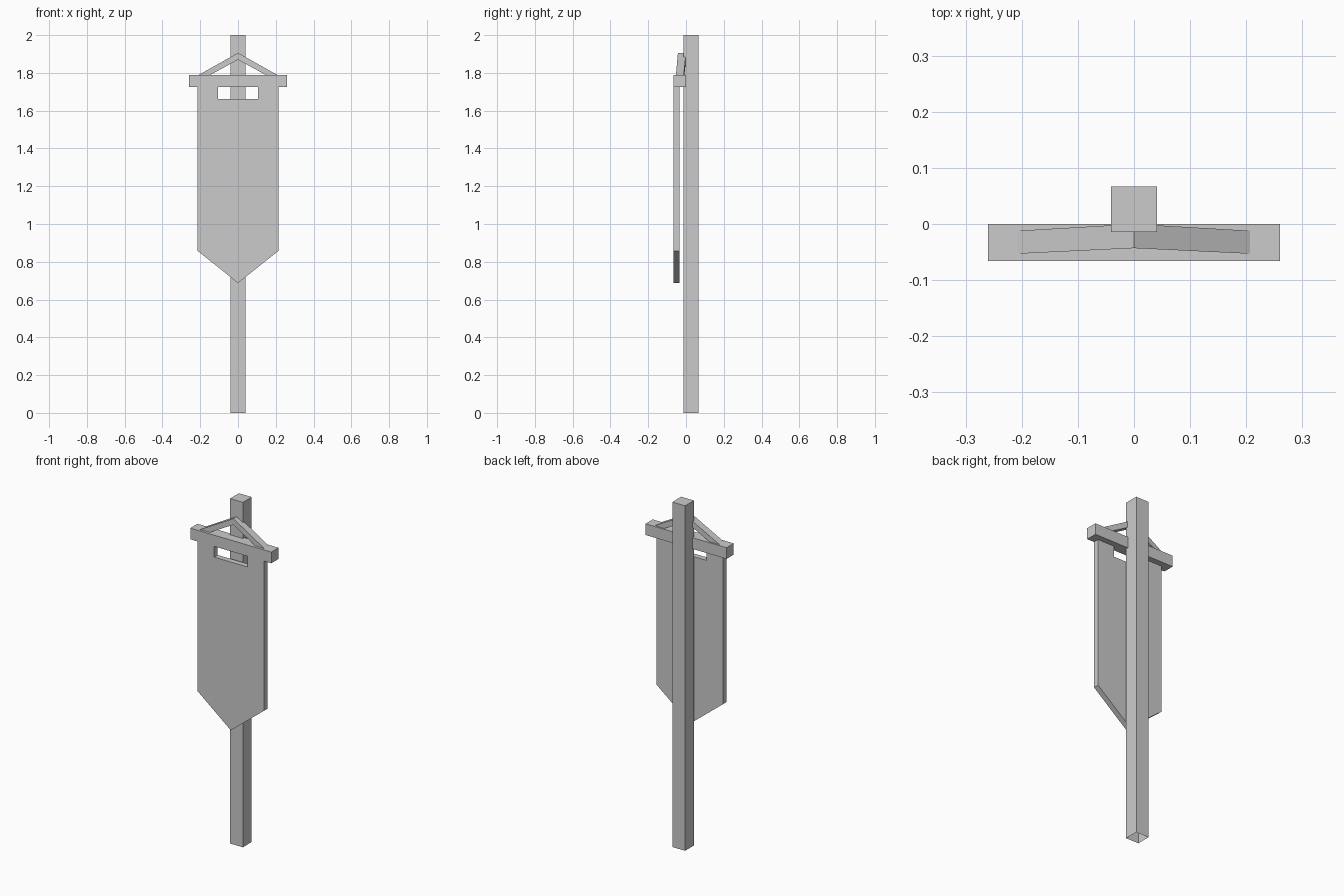
import bpy, bmesh

if "Cube" in bpy.data.objects:
    bpy.data.objects.remove(bpy.data.objects["Cube"])


def finish(name, bm):
    bmesh.ops.recalc_face_normals(bm, faces=bm.faces)
    mesh = bpy.data.meshes.new(name)
    bm.to_mesh(mesh)
    bm.free()
    obj = bpy.data.objects.new(name, mesh)
    bpy.context.collection.objects.link(obj)
    return obj


def prism(name, front, back, open_bottom=False):
    """Join a front outline to a back outline (lists of x, y, z)."""
    bm = bmesh.new()
    f = [bm.verts.new(p) for p in front]
    b = [bm.verts.new(p) for p in back]
    bm.faces.new(f)
    bm.faces.new(b[::-1])
    n = len(f)
    for i in range(n):
        j = (i + 1) % n
        bm.faces.new((f[i], b[i], b[j], f[j]))
    if open_bottom:
        low = [fc for fc in bm.faces if all(v.co.z < 1e-4 for v in fc.verts)]
        bmesh.ops.delete(bm, geom=low, context='FACES_ONLY')
    return finish(name, bm)


def slab(name, outline, y0, y1, open_bottom=False):
    return prism(name, [(x, y0, z) for x, z in outline],
                 [(x, y1, z) for x, z in outline], open_bottom)


def rect(w, z0, z1):
    return [(-w, z0), (w, z0), (w, z1), (-w, z1)]


def mirrored(half):
    """Complete a right-hand outline, leaving centre points single."""
    return half + [(-x, z) for x, z in reversed(half) if x > 0]


# Square post, open underneath
slab("post", rect(0.041, 0, 2), -0.014, 0.067, open_bottom=True)

# Crossbar
slab("crossbar", rect(0.26, 1.725, 1.79), -0.066, 0.0)

# Pointed banner with a slot under the crossbar
slab("banner", mirrored([(0, 0.687), (0.214, 0.858), (0.214, 1.725),
                         (0.107, 1.725), (0.107, 1.663)]), -0.066, -0.034)

# Hanging rope: chevron leaning back towards the post
rope = [(0, 1.87), (0.192, 1.764), (0.207, 1.79), (0, 1.906),
        (-0.207, 1.79), (-0.192, 1.764)]


def lean(x):
    return 0.010 * (1 - abs(x) / 0.207)


for side, name in ((1, "rope_right"), (-1, "rope_left")):
    pts = [(side * x, z) for x, z in rope[:4]]
    prism(name, [(x, -0.053 + lean(x), z) for x, z in pts],
          [(x, -0.012 + lean(x) * 1.2, z) for x, z in pts])
